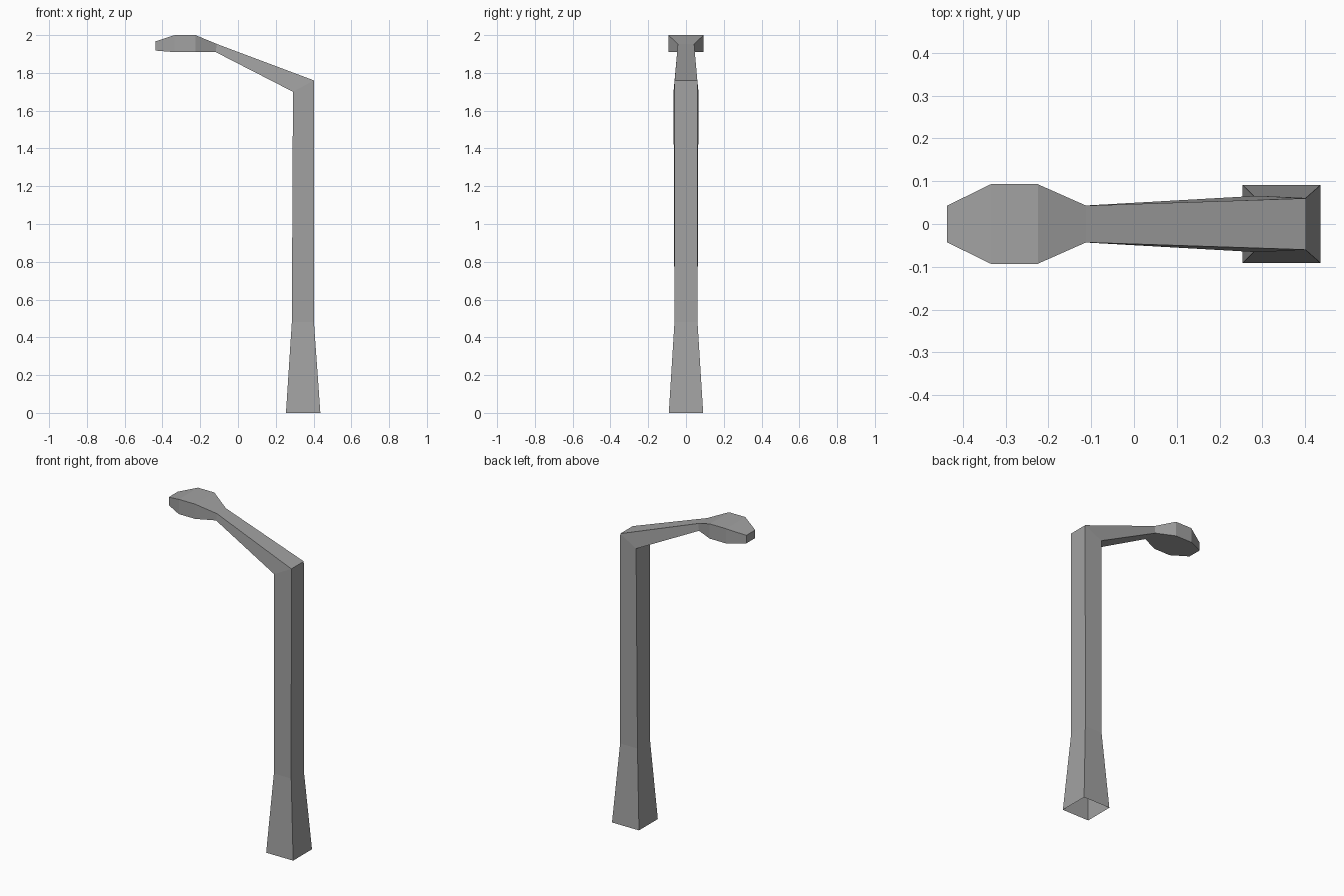
import bpy

if "Cube" in bpy.data.objects:
    bpy.data.objects.remove(bpy.data.objects["Cube"])

# Dark grey metal
metal = bpy.data.materials.new("dark_grey")
metal.diffuse_color = (0.36, 0.36, 0.36, 1)
metal.use_nodes = True
metal.node_tree.nodes["Principled BSDF"].inputs["Base Color"].default_value = metal.diffuse_color


def loft(name, sections, cap_end=False):
    """Skin four-sided sections: (inner x, z), (outer x, z), inner half width, outer half width."""
    verts, faces = [], []
    for (ax, az), (bx, bz), wa, wb in sections:
        verts += [(ax, -wa, az), (bx, -wb, bz), (bx, wb, bz), (ax, wa, az)]
    for s in range(len(sections) - 1):
        for i in range(4):
            j = (i + 1) % 4
            faces.append((s * 4 + i, s * 4 + j, s * 4 + 4 + j, s * 4 + 4 + i))
    if cap_end:
        n = len(verts)
        faces.append((n - 4, n - 3, n - 2, n - 1))
    mesh = bpy.data.meshes.new(name)
    mesh.from_pydata(verts, [], faces)
    mesh.materials.append(metal)
    obj = bpy.data.objects.new(name, mesh)
    bpy.context.collection.objects.link(obj)
    return obj


# Sections shared by neighbouring parts
elbow = ((0.291, 1.70), (0.402, 1.76), 0.066, 0.06)
neck = ((-0.118, 1.91), (-0.112, 1.953), 0.043, 0.043)

# Upright with flared foot, open underneath
loft("pole", [
    ((0.254, 0), (0.436, 0), 0.091, 0.091),
    ((0.285, 0.48), (0.402, 0.48), 0.061, 0.061),
    elbow,
])

# Tapering arm
loft("arm", [elbow, neck])

# Faceted lamp head
loft("lamp_head", [
    neck,
    ((-0.225, 1.91), (-0.225, 2.0), 0.093, 0.093),
    ((-0.335, 1.91), (-0.335, 2.0), 0.093, 0.093),
    ((-0.437, 1.918), (-0.437, 1.967), 0.043, 0.043),
], cap_end=True)
